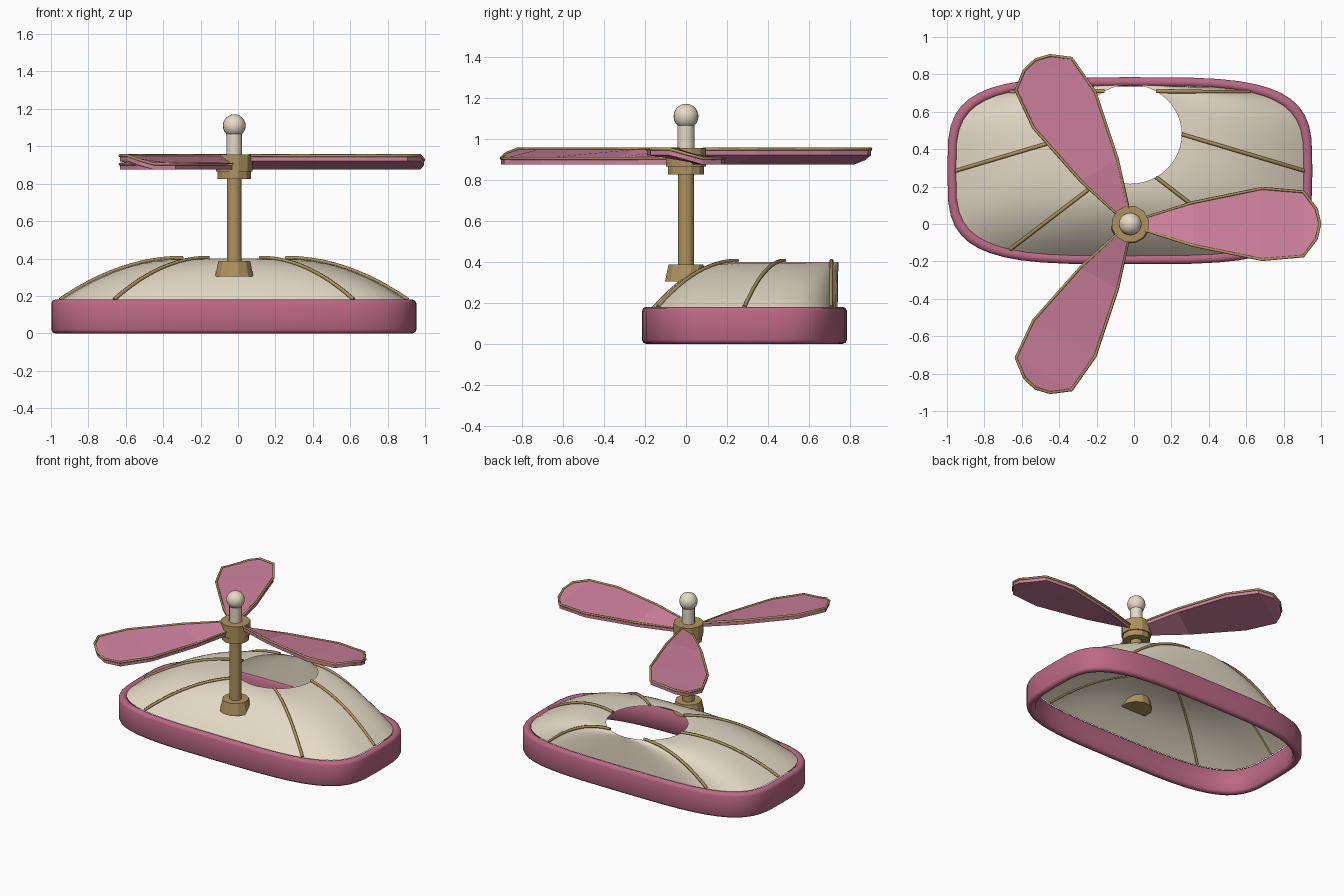
import bpy, bmesh, math
from mathutils import Vector, Matrix

if "Cube" in bpy.data.objects:
    bpy.data.objects.remove(bpy.data.objects["Cube"])

def material(name, rgb):
    m = bpy.data.materials.new(name)
    m.diffuse_color = (*rgb, 1)
    m.use_nodes = True
    m.node_tree.nodes["Principled BSDF"].inputs["Base Color"].default_value = m.diffuse_color
    return m

ROSE = material("rose", (0.50, 0.14, 0.23))
PINK = material("pink", (0.62, 0.22, 0.34))
CREAM = material("cream", (0.78, 0.70, 0.56))
GOLD = material("gold", (0.42, 0.29, 0.11))

def finish(name, bm, mat, smooth=35):
    bmesh.ops.recalc_face_normals(bm, faces=bm.faces)
    me = bpy.data.meshes.new(name)
    bm.to_mesh(me)
    bm.free()
    ob = bpy.data.objects.new(name, me)
    bpy.context.collection.objects.link(ob)
    me.materials.append(mat)
    if smooth:
        bpy.ops.object.select_all(action='DESELECT')
        ob.select_set(True)
        bpy.context.view_layer.objects.active = ob
        bpy.ops.object.shade_smooth_by_angle(angle=math.radians(smooth))
    return ob

def loft(bm, loops, closed=False):
    rows = [[bm.verts.new(p) for p in loop] for loop in loops]
    pairs = list(zip(rows, rows[1:])) + ([(rows[-1], rows[0])] if closed else [])
    for a, b in pairs:
        for i in range(len(a)):
            j = (i + 1) % len(a)
            bm.faces.new((a[i], a[j], b[j], b[i]))
    return rows

def tube(name, paths, radius, cyclic, mat):
    cu = bpy.data.curves.new(name, 'CURVE')
    cu.dimensions = '3D'
    cu.bevel_depth = radius
    cu.bevel_resolution = 1
    cu.use_fill_caps = True
    for pts in paths:
        s = cu.splines.new('POLY')
        s.points.add(len(pts) - 1)
        for sp, p in zip(s.points, pts):
            sp.co = (*p, 1)
        s.use_cyclic_u = cyclic
    cu.materials.append(mat)
    ob = bpy.data.objects.new(name, cu)
    bpy.context.collection.objects.link(ob)

def spow(v, e):
    return math.copysign(abs(v) ** e, v)

CX, CY = -0.022, 0.285
def outline(t, a, b, z):
    return Vector((CX + a * spow(math.cos(t), 0.54), CY + b * spow(math.sin(t), 0.54), z))

N = 48
ANG = [2 * math.pi * i / N for i in range(N)]

# Rim band: rounded rectangular section swept round the outline
bm = bmesh.new()
section = [(0.0, 0.02), (0.0, 0.16), (0.006, 0.174), (0.02, 0.18), (0.035, 0.18), (0.05, 0.165),
           (0.05, 0.015), (0.035, 0.0), (0.02, 0.0), (0.006, 0.006)]
loft(bm, [[outline(t, 0.976 - d, 0.5 - d, z) for t in ANG] for d, z in section], closed=True)
finish("rim_band", bm, ROSE, 50)

# Domed shell: outline blended up to the round opening
def dome(t, s):
    base = outline(t, 0.93, 0.455, 0)
    top = Vector((-0.02 + 0.275 * math.cos(t), 0.48 + 0.265 * math.sin(t), 0))
    p = base.lerp(top, s)
    p.z = 0.175 + 0.225 * (1 - (1 - s) ** 2)
    return p

STEPS = 12
bm = bmesh.new()
loft(bm, [[dome(t, k / STEPS) for t in ANG] for k in range(STEPS + 1)])
finish("dome_shell", bm, CREAM, 60)

# Gold ribs running up the dome
tube("dome_ribs", [[dome(math.radians(a), k / STEPS) + Vector((0, 0, 0.006)) for k in range(STEPS + 1)]
                   for a in range(0, 360, 60)], 0.01, False, GOLD)

# Mast parts, lathed on the rotor axis
RX = -0.02
def lathe(name, profile, sides, mat, smooth=0):
    bm = bmesh.new()
    rows = loft(bm, [[Vector((RX + r * math.cos(2 * math.pi * (i + .5) / sides),
                              r * math.sin(2 * math.pi * (i + .5) / sides), z))
                      for i in range(sides)] for r, z in profile])
    bm.faces.new(rows[0])
    bm.faces.new(rows[-1])
    finish(name, bm, mat, smooth)

lathe("mast_foot", [(0.106, 0.305), (0.088, 0.387)], 12, GOLD)
lathe("mast_pole", [(0.04, 0.36), (0.04, 0.84)], 16, GOLD, 35)
lathe("hub_collar", [(0.092, 0.825), (0.092, 0.868)], 12, GOLD)
lathe("rotor_hub", [(0.1, 0.865), (0.1, 0.955)], 12, GOLD)
lathe("finial_stem", [(0.042, 0.94), (0.042, 1.08)], 16, CREAM, 35)

bm = bmesh.new()
bmesh.ops.create_uvsphere(bm, u_segments=20, v_segments=12, radius=0.061,
                          matrix=Matrix.Translation((RX, 0, 1.11)))
finish("finial_ball", bm, CREAM, 60)

# Rotor blades: trailing edge low, leading edge high, gold piping on the top edge
HI, LO, THICK = 0.95, 0.905, 0.03
half = [(0.08, 0.035), (0.335, 0.115), (0.706, 0.191), (0.925, 0.172), (0.995, 0.08)]
shape = ([(x, -y, HI) for x, y in half] + [(1.014, 0, (HI + LO) / 2)]
         + [(x, y, LO) for x, y in reversed(half)])

for n in range(3):
    turn = Matrix.Translation((RX, 0, 0)) @ Matrix.Rotation(n * 2 * math.pi / 3, 4, 'Z')
    top = [turn @ Vector(p) for p in shape]
    bm = bmesh.new()
    low, high = loft(bm, [[p - Vector((0, 0, THICK)) for p in top], top])
    m = len(top)
    for row in (low, high):
        for i in range(m // 2 - 1):
            bm.faces.new((row[i], row[i + 1], row[m - 2 - i], row[m - 1 - i]))
        c = m // 2
        bm.faces.new((row[c - 1], row[c], row[c + 1]))
    finish(f"rotor_blade_{n + 1}", bm, PINK, 0)
    tube(f"blade_piping_{n + 1}", [top], 0.008, True, GOLD)
